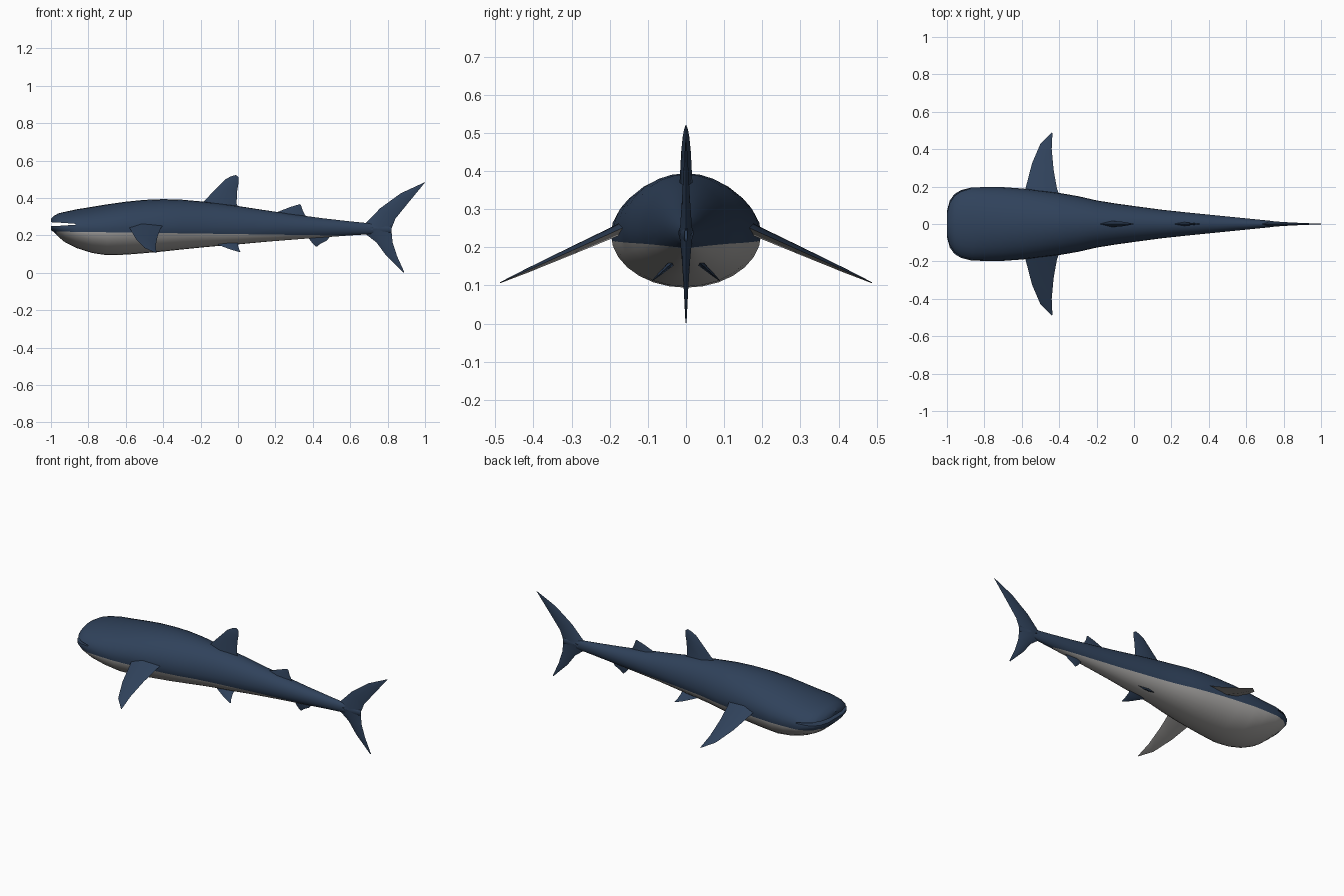
import bpy, bmesh, math
from mathutils import Vector

if "Cube" in bpy.data.objects:
    bpy.data.objects.remove(bpy.data.objects["Cube"])


def material(name, rgb):
    m = bpy.data.materials.new(name)
    m.diffuse_color = (*rgb, 1)
    m.use_nodes = True
    m.node_tree.nodes["Principled BSDF"].inputs["Base Color"].default_value = m.diffuse_color
    return m


BLUE = material("slate_blue", (0.029, 0.054, 0.104))
GREY = material("belly_grey", (0.40, 0.39, 0.38))


def make_object(name, bm, angle=40):
    bmesh.ops.recalc_face_normals(bm, faces=bm.faces)
    me = bpy.data.meshes.new(name)
    bm.to_mesh(me)
    bm.free()
    ob = bpy.data.objects.new(name, me)
    bpy.context.collection.objects.link(ob)
    me.materials.append(BLUE)
    me.materials.append(GREY)
    return ob


def smooth(ob, angle=45):
    bpy.ops.object.select_all(action='DESELECT')
    ob.select_set(True)
    bpy.context.view_layer.objects.active = ob
    bpy.ops.object.shade_smooth_by_angle(angle=math.radians(angle))


def loft(bm, rings):
    rows = [[bm.verts.new(p) for p in r] for r in rings]
    n = len(rows[0])
    for a, b in zip(rows, rows[1:]):
        for i in range(n):
            j = (i + 1) % n
            bm.faces.new((a[i], a[j], b[j], b[i]))
    bm.faces.new(rows[0])
    bm.faces.new(rows[-1])


# Body: x, bottom z, top z, half width
SECTIONS = [
    (-1.0, .228, .290, .07), (-.985, .218, .304, .125), (-.96, .192, .318, .16),
    (-.925, .163, .326, .181), (-.865, .133, .339, .196), (-.78, .106, .353, .197),
    (-.7, .094, .366, .197), (-.6, .097, .380, .19), (-.5, .105, .390, .179),
    (-.4, .114, .394, .166), (-.3, .125, .391, .149), (-.2, .135, .382, .126),
    (-.1, .144, .371, .110), (0, .152, .357, .096), (.15, .166, .334, .076),
    (.3, .178, .312, .06), (.45, .189, .292, .045), (.6, .2, .275, .03),
    (.7, .206, .265, .02), (.82, .215, .25, .004)]
SIDES = 28
rings = []
for x, lo, hi, w in SECTIONS:
    mid = min(.245, lo + (hi - lo) * .52)
    ring = []
    for i in range(SIDES):
        a = 2 * math.pi * i / SIDES
        s = math.sin(a)
        ring.append((x, w * math.cos(a), mid + s * ((hi - mid) if s > 0 else (mid - lo))))
    rings.append(ring)
bm = bmesh.new()
loft(bm, rings)
body = make_object("body", bm)

# Mouth: wedge cut through the snout
bm = bmesh.new()
wedge = [(-1.1, .245), (-1.1, .276), (-.95, .268), (-.87, .262), (-.87, .257), (-.95, .2515)]
loft(bm, [[(x, y, z) for x, z in wedge] for y in (-.4, .4)])
cutter = make_object("mouth_cutter", bm)
cutter.hide_render = True
mod = body.modifiers.new("mouth", 'BOOLEAN')
mod.operation = 'DIFFERENCE'
mod.solver = 'EXACT'
mod.object = cutter
bpy.context.view_layer.objects.active = body
bpy.ops.object.modifier_apply(modifier=mod.name)
bpy.data.objects.remove(cutter)

# Belly colour: split the body along a gently sloping plane
bm = bmesh.new()
bm.from_mesh(body.data)
for co, no in (((0, 0, .207), (.014, 0, 1)), ((-.97, 0, 0), (1, 0, 0))):
    bmesh.ops.bisect_plane(bm, geom=bm.verts[:] + bm.edges[:] + bm.faces[:],
                           plane_co=co, plane_no=no)
for f in bm.faces:
    c = f.calc_center_median()
    f.material_index = int(c.z < .207 - .014 * c.x and c.x > -.97)
bm.to_mesh(body.data)
bm.free()
smooth(body)


# Fins: matched leading / trailing points from root to tip, lens-shaped section
def fin(name, lead, trail, thick, place, two_tone=False):
    bm = bmesh.new()
    rings = []
    n = len(lead)
    for i, (a, b) in enumerate(zip(lead, trail)):
        t = thick * (1 - .93 * i / (n - 1))
        m = (a[0] * .6 + b[0] * .4, a[1] * .6 + b[1] * .4)
        rings.append([place(*a, 0), place(*m, t), place(*b, 0), place(*m, -t)])
    loft(bm, rings)
    ob = make_object(name, bm)
    if two_tone:
        for p in ob.data.polygons:
            p.material_index = int(p.normal.z < 0)
    smooth(ob, 60)


def upright(x, z, t):
    return Vector((x, t, z))


fin("dorsal_fin",
    [(-.21, .35), (-.18, .385), (-.107, .46), (-.07, .498), (-.04, .515), (-.012, .523)],
    [(.02, .32), (-.008, .37), (-.004, .44), (.002, .475), (.004, .50), (.003, .512)],
    .02, upright)
fin("rear_dorsal_fin",
    [(.17, .30), (.21, .325), (.28, .352), (.33, .367)],
    [(.38, .28), (.36, .307), (.345, .335), (.337, .362)], .014, upright)
fin("anal_fin",
    [(.36, .205), (.38, .182), (.40, .155), (.418, .14)],
    [(.50, .205), (.475, .172), (.44, .155), (.424, .141)], .012, upright)
fin("upper_tail_lobe",
    [(.64, .245), (.685, .268), (.76, .345), (.87, .425), (.998, .484)],
    [(.82, .215), (.82, .235), (.842, .29), (.915, .38), (1.0, .483)], .02, upright)
fin("lower_tail_lobe",
    [(.64, .235), (.685, .205), (.74, .163), (.79, .095), (.885, 0)],
    [(.82, .255), (.82, .232), (.826, .165), (.85, .09), (.889, .004)], .02, upright)

# Paired fins, sloping down and outwards on both sides
for side, s in (("left", 1), ("right", -1)):
    fin(side + "_pectoral_fin",
        [(-.595, .13), (-.58, .19), (-.545, .325), (-.5, .43), (-.44, .488)],
        [(-.39, .13), (-.412, .19), (-.43, .29), (-.44, .40), (-.436, .486)], .017,
        lambda x, y, t: Vector((x, s * (y + .4 * t), .24 - .447 * (y - .19) + t)), True)
    fin(side + "_pelvic_fin",
        [(-.14, .03), (-.10, .05), (-.04, .075), (.008, .09)],
        [(.0, .03), (.0, .05), (.006, .075), (.014, .089)], .01,
        lambda x, y, t: Vector((x, s * (y + .6 * t), .165 - .9 * (y - .03) + .7 * t)))
